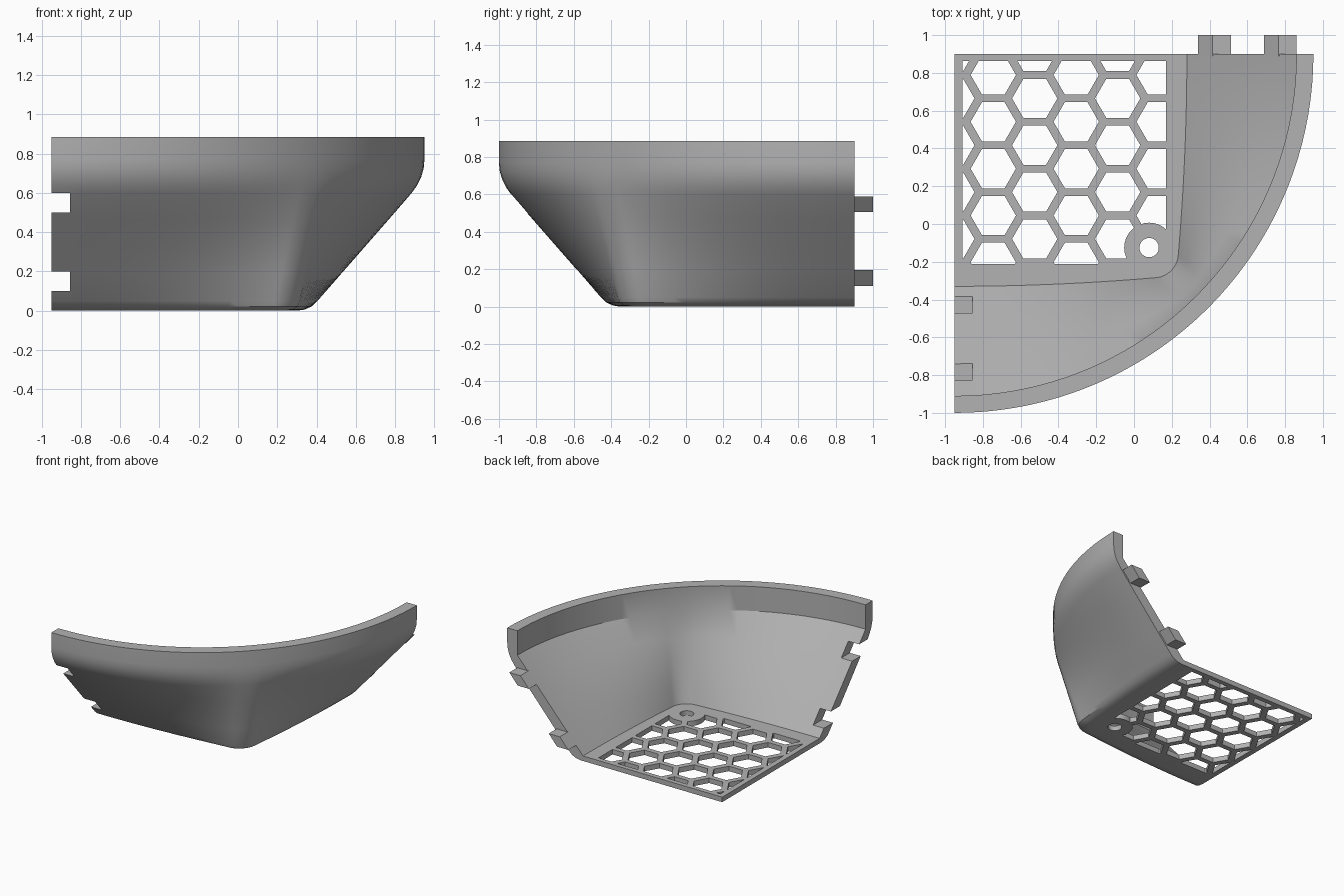
import bpy, bmesh, math
from mathutils import Vector

cube = bpy.data.objects.get("Cube")
if cube:
    bpy.data.objects.remove(cube, do_unlink=True)

# Plain grey plastic
grey = bpy.data.materials.new("grey_plastic")
grey.use_nodes = True
GREY = (0.45, 0.45, 0.45, 1)
grey.diffuse_color = GREY
grey.node_tree.nodes["Principled BSDF"].inputs["Base Color"].default_value = GREY

CX, CY = -0.95, 0.90      # corner of the quarter, axis of the round rim
FLOOR = 0.04


def finish(bm, name):
    bmesh.ops.recalc_face_normals(bm, faces=bm.faces[:])
    mesh = bpy.data.meshes.new(name)
    bm.to_mesh(mesh)
    bm.free()
    obj = bpy.data.objects.new(name, mesh)
    bpy.context.collection.objects.link(obj)
    mesh.materials.append(grey)
    return obj


def extrude_all(bm, vec):
    geom = bmesh.ops.extrude_face_region(bm, geom=bm.faces[:])["geom"]
    bmesh.ops.translate(bm, vec=vec, verts=[g for g in geom if isinstance(g, bmesh.types.BMVert)])


def prism(name, points, vec):
    bm = bmesh.new()
    bm.faces.new([bm.verts.new(p) for p in points])
    extrude_all(bm, vec)
    return finish(bm, name)


def disc(x, y, r, z, n=32):
    return [(x + r * math.cos(math.tau * i / n), y + r * math.sin(math.tau * i / n), z)
            for i in range(n)]


def cut(obj, cutter):
    cutter.hide_render = True
    mod = obj.modifiers.new("cut", 'BOOLEAN')
    mod.operation, mod.solver, mod.object = 'DIFFERENCE', 'EXACT', cutter
    bpy.context.view_layer.objects.active = obj
    bpy.ops.object.modifier_apply(modifier=mod.name)
    bpy.data.objects.remove(cutter, do_unlink=True)


# Floor outline: gently bowed side, rounded corner, mirrored about the diagonal
SIDE, FILLET, MID = 1.23, 0.13, 1.055
half = [Vector((SIDE - 0.045 * (i / 20) ** 2, MID * i / 20)) for i in range(21)]
half += [Vector((MID + FILLET * math.cos(a), MID + FILLET * math.sin(a)))
         for a in (math.radians(9 * i) for i in range(1, 6))]
outline = half + [Vector((p.y, p.x)) for p in reversed(half[:-1])]

# Wall section (distance from axis, height), outside going up and inside going down
outer = [(1.25, 0), (1.29, 0.006), (1.325, 0.022), (1.355, 0.05), (1.48, 0.193), (1.6, 0.33),
         (1.72, 0.467), (1.835, 0.6), (1.862, 0.638), (1.883, 0.68), (1.896, 0.725),
         (1.9, 0.77), (1.9, 0.885)]
inner = [(1.81, 0.885), (1.81, 0.69), (1.66, 0.522), (1.52, 0.365), (1.37, 0.197), (1.23, FLOOR)]


def blend(r, start, end):
    return 1 - min(1, max(0, (r - start) / (end - start)))


# Shell: the squarish floor outline lofts into the round rim
bm = bmesh.new()
low, high = bm.verts.new((CX, CY, 0)), bm.verts.new((CX, CY, FLOOR))
rings = []
for p in outline:
    d, extra = p.normalized(), p.length - SIDE
    section = [(r + extra * blend(r, 1.33, 1.9), z) for r, z in outer]
    section += [(r + extra * blend(r, 1.23, 1.81), z) for r, z in inner]
    rings.append([bm.verts.new((CX + d.x * r, CY - d.y * r, z)) for r, z in section])
for a, b in zip(rings, rings[1:]):
    for i in range(len(a) - 1):
        bm.faces.new((a[i], b[i], b[i + 1], a[i + 1]))
    bm.faces.new((low, b[0], a[0]))
    bm.faces.new((high, a[-1], b[-1]))
for ring in (rings[0], rings[-1]):
    bm.faces.new([low] + ring + [high])
shell = finish(bm, "basket_quarter")

# Honeycomb openings, clipped to a square panel
bm = bmesh.new()
PITCH, STEP, R = 0.248, 0.2195, 0.12
for col in range(-1, 5):
    for row in range(-1, 6):
        x = -0.745 + STEP * col
        y = 0.789 - PITCH * row - (PITCH / 2 if col % 2 else 0)
        bm.faces.new([bm.verts.new(p) for p in disc(x, y, R, -0.1, 6)])
for co, no in (((-0.907, 0, 0), (-1, 0, 0)), ((0.17, 0, 0), (1, 0, 0)),
               ((0, 0.862, 0), (0, 1, 0)), ((0, -0.213, 0), (0, -1, 0))):
    bmesh.ops.bisect_plane(bm, geom=bm.verts[:] + bm.edges[:] + bm.faces[:],
                           plane_co=co, plane_no=no, clear_outer=True)
extrude_all(bm, (0, 0, 0.3))
holes = finish(bm, "honeycomb_cutter")

# Solid pad kept around the screw hole
HX, HY = 0.08, -0.125
cut(holes, prism("pad_cutter", disc(HX, HY, 0.132, -0.2), (0, 0, 0.6)))
cut(shell, holes)
cut(shell, prism("screw_cutter", disc(HX, HY, 0.051, -0.2), (0, 0, 0.4)))

# Notches in the right end of the wall
for z in (0.1, 0.5):
    cut(shell, prism("notch_cutter", [(-1.1, -1.3, z), (-0.855, -1.3, z),
                                      (-0.855, -1.3, z + 0.1), (-1.1, -1.3, z + 0.1)],
                     (0, 1.2, 0)))

# Matching tabs on the back end, slanted with the wall
tabs = []
for name, x, z in (("lower_tab", 0.34, 0.11), ("upper_tab", 0.688, 0.505)):
    tabs.append(prism(name, [(x, 0.89, z), (x + 0.1, 0.89, z), (x + 0.173, 0.89, z + 0.085),
                             (x + 0.076, 0.89, z + 0.085)], (0, 0.11, 0)))

# Smooth the curved walls, keep the edges crisp
bpy.ops.object.select_all(action='DESELECT')
for obj in [shell] + tabs:
    obj.select_set(True)
bpy.context.view_layer.objects.active = shell
bpy.ops.object.shade_smooth_by_angle(angle=math.radians(30))
